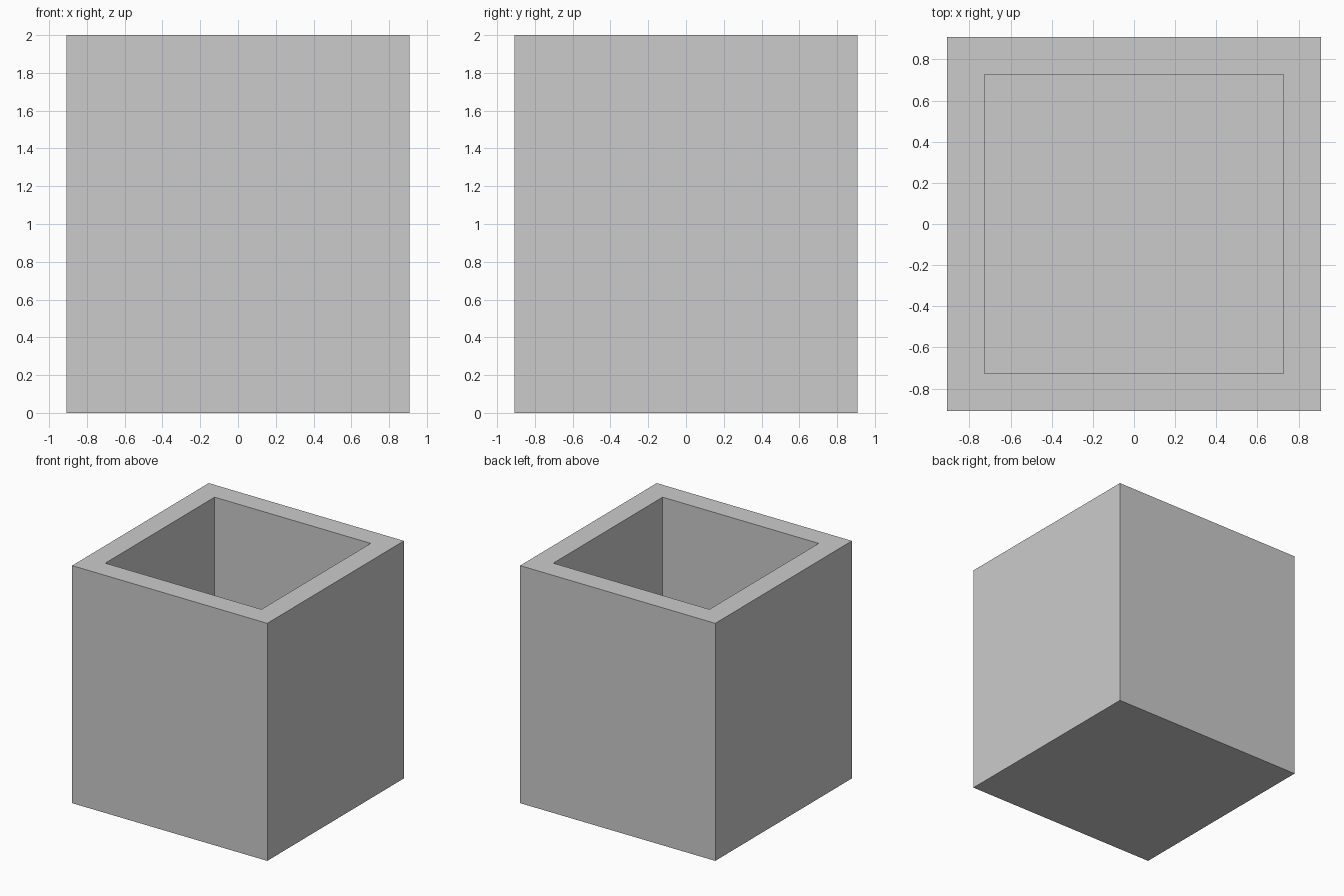
import bpy, bmesh

if "Cube" in bpy.data.objects:
    bpy.data.objects.remove(bpy.data.objects["Cube"])

OUTER = 0.909   # half width outside
INNER = 0.727   # half width of the opening
HEIGHT = 2.0
FLOOR = OUTER - INNER   # floor as thick as the walls

# Solid block standing on the ground
bm = bmesh.new()
bmesh.ops.create_cube(bm, size=1.0)
for v in bm.verts:
    v.co.x *= 2 * OUTER
    v.co.y *= 2 * OUTER
    v.co.z = (v.co.z + 0.5) * HEIGHT

# Rim: inset the top face, then sink it to form the straight-walled cavity
bm.normal_update()
top = max(bm.faces, key=lambda f: f.normal.z)
bmesh.ops.inset_region(bm, faces=[top], thickness=OUTER - INNER, use_even_offset=True)
sunk = bmesh.ops.extrude_discrete_faces(bm, faces=[top])["faces"][0]
bmesh.ops.translate(bm, verts=sunk.verts, vec=(0, 0, FLOOR - HEIGHT))
bmesh.ops.recalc_face_normals(bm, faces=bm.faces)

mesh = bpy.data.meshes.new("square_planter")
bm.to_mesh(mesh)
bm.free()
planter = bpy.data.objects.new("square_planter", mesh)
bpy.context.collection.objects.link(planter)
